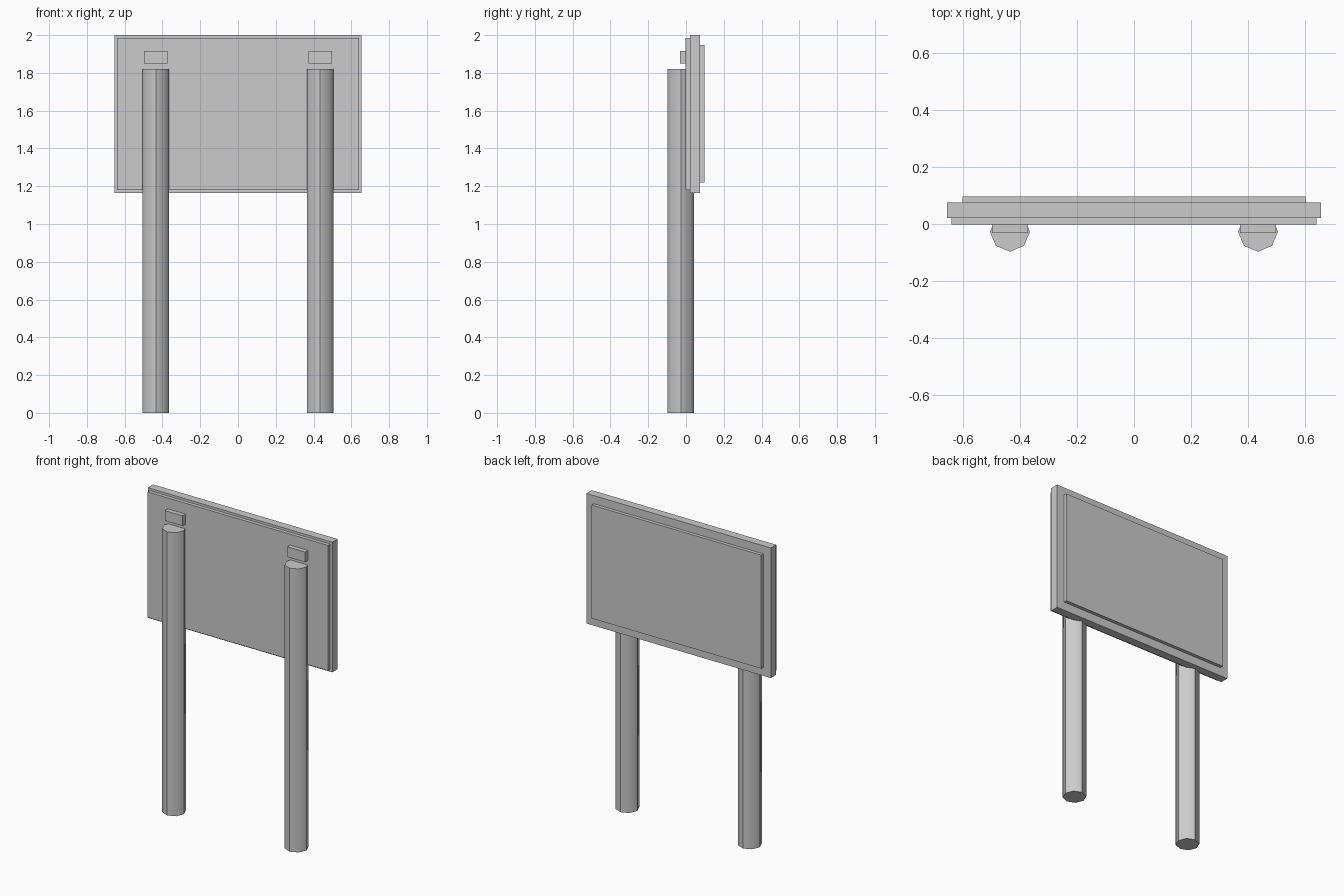
import bpy
from math import radians

if "Cube" in bpy.data.objects:
    bpy.data.objects.remove(bpy.data.objects["Cube"])


def box(name, x0, x1, y0, y1, z0, z1):
    bpy.ops.mesh.primitive_cube_add(
        size=1, location=((x0 + x1) / 2, (y0 + y1) / 2, (z0 + z1) / 2))
    ob = bpy.context.object
    ob.name = name
    ob.scale = (x1 - x0, y1 - y0, z1 - z0)
    bpy.ops.object.transform_apply(location=False, rotation=False, scale=True)
    return ob


# Sign board: main panel, mounting plate in front, raised face behind
box("main_panel", -0.655, 0.655, 0.021, 0.075, 1.165, 2.0)
box("mounting_plate", -0.64, 0.64, -0.002, 0.021, 1.18, 1.985)
box("raised_face", -0.602, 0.602, 0.075, 0.097, 1.22, 1.948)

# Octagonal posts, each with a small bracket above
POST_X, POST_Y, POST_R, POST_H = 0.435, -0.027, 0.07, 1.82
for side, label in ((-1, "left"), (1, "right")):
    x = side * POST_X
    bpy.ops.mesh.primitive_cylinder_add(
        vertices=8, radius=POST_R, depth=POST_H,
        location=(x, POST_Y, POST_H / 2))
    post = bpy.context.object
    post.name = label + "_post"
    bpy.ops.object.shade_smooth_by_angle(angle=radians(45))
    box(label + "_bracket", x - 0.063, x + 0.063, -0.031, -0.002, 1.85, 1.915)
